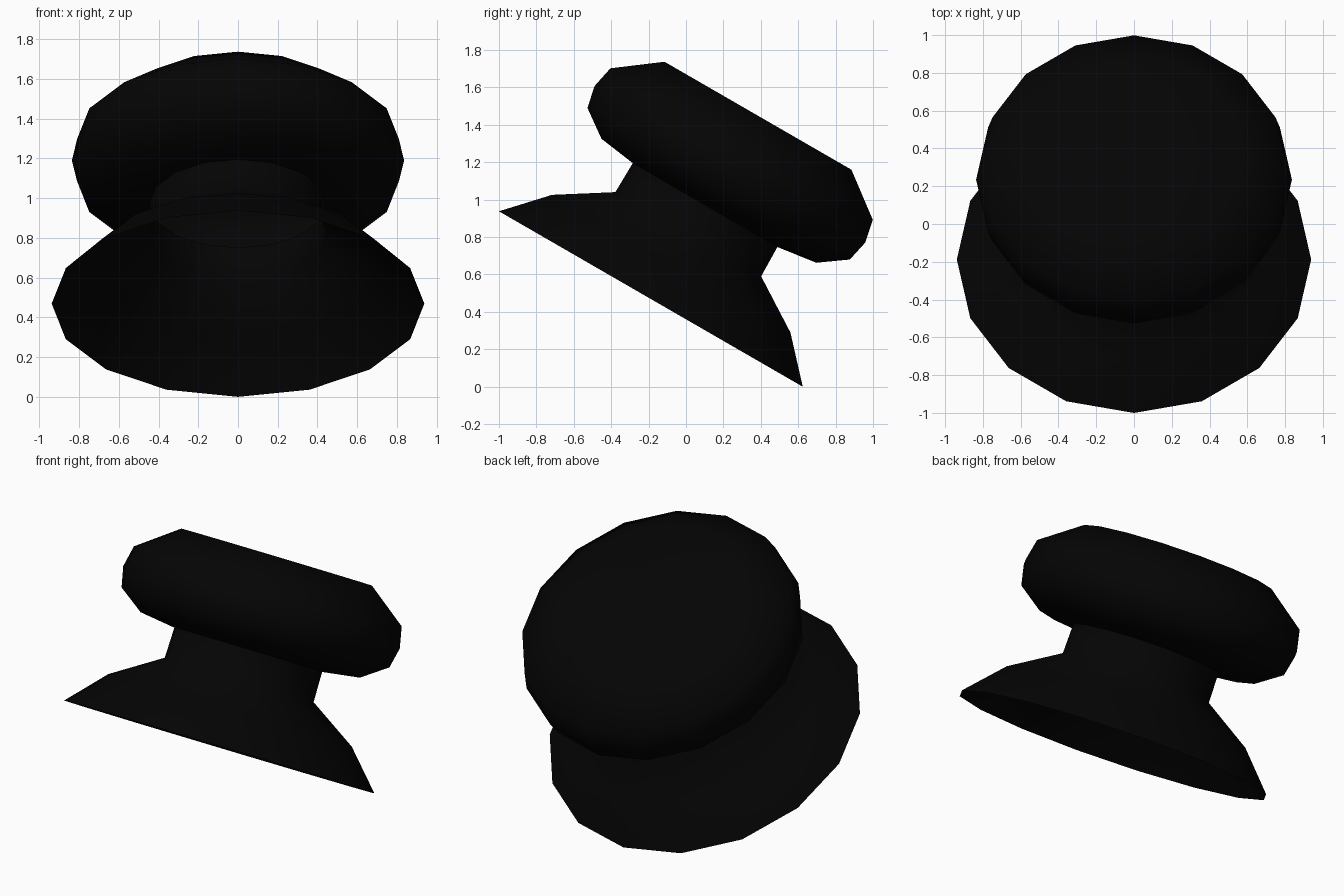
import bpy, bmesh, math
from mathutils import Matrix

if "Cube" in bpy.data.objects:
    bpy.data.objects.remove(bpy.data.objects["Cube"])

SIDES = 16
TILT = Matrix.Translation((0, -0.188, 0.469)) @ Matrix.Rotation(math.radians(-30), 4, 'X')

black = bpy.data.materials.new("soft black")
black.diffuse_color = (0.0013, 0.0013, 0.0013, 1)
black.use_nodes = True
black.node_tree.nodes["Principled BSDF"].inputs["Base Color"].default_value = black.diffuse_color


def lathe(name, profile, offset=0.0, top_cap=False):
    """Hollow turned part from (radius, height) points, tilted back along the axis."""
    bm = bmesh.new()
    rings = []
    for r, h in profile:
        rings.append([bm.verts.new((r * math.sin(2 * math.pi * i / SIDES),
                                    offset - r * math.cos(2 * math.pi * i / SIDES), h))
                      for i in range(SIDES)])
    for a, b in zip(rings, rings[1:]):
        for i in range(SIDES):
            j = (i + 1) % SIDES
            bm.faces.new((a[i], a[j], b[j], b[i]))
    if top_cap:
        bm.faces.new(rings[-1])
    bm.transform(TILT)
    mesh = bpy.data.meshes.new(name)
    bm.to_mesh(mesh)
    bm.free()
    mesh.materials.append(black)
    obj = bpy.data.objects.new(name, mesh)
    bpy.context.collection.objects.link(obj)
    bpy.ops.object.select_all(action='DESELECT')
    obj.select_set(True)
    bpy.context.view_layer.objects.active = obj
    bpy.ops.object.shade_smooth_by_angle(angle=math.radians(80))
    return obj


# Hollow flared foot, open underneath, with a short straight neck
lathe("flared_base", [(0.938, 0.0), (0.736, 0.218), (0.45, 0.40), (0.447, 0.583)])

# Hollow rounded knob with a flat top, open into the neck
lathe("round_knob", [(0.447, 0.58), (0.663, 0.61), (0.81, 0.715), (0.836, 0.835),
                     (0.81, 0.96), (0.577, 1.135)], offset=0.006, top_cap=True)
